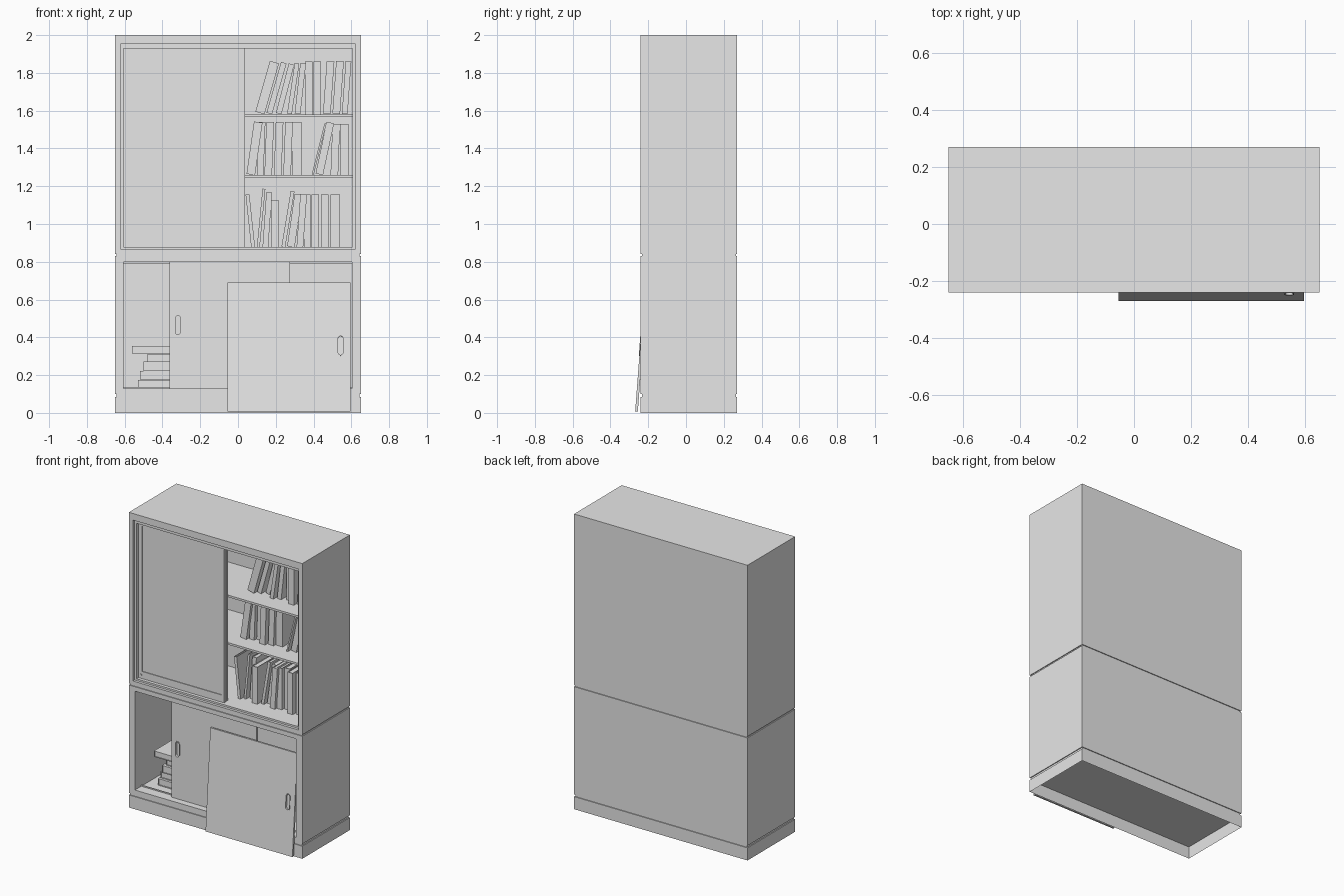
import bpy
import bmesh
from math import atan2, pi, sin, cos
from mathutils import Matrix, Vector

cube = bpy.data.objects.get("Cube")
if cube:
    bpy.data.objects.remove(cube, do_unlink=True)

grey = bpy.data.materials.new("light grey")
grey.use_nodes = True
COLOUR = (0.8, 0.8, 0.8, 1)
grey.diffuse_color = COLOUR
grey.node_tree.nodes["Principled BSDF"].inputs["Base Color"].default_value = COLOUR

FRONT, BACK = -0.24, 0.27


def finish(name, bm):
    bmesh.ops.recalc_face_normals(bm, faces=bm.faces[:])
    mesh = bpy.data.meshes.new(name)
    bm.to_mesh(mesh)
    bm.free()
    mesh.materials.append(grey)
    obj = bpy.data.objects.new(name, mesh)
    bpy.context.collection.objects.link(obj)
    return obj


def rect(x0, x1, z0, z1):
    return [(x0, z0), (x1, z0), (x1, z1), (x0, z1)]


def slot(x, z, width, height, steps=8):
    """Upright pill outline."""
    r = width / 2
    rise = height / 2 - r
    points = []
    for side in (0, 1):
        for i in range(steps + 1):
            a = pi * (side + i / steps)
            points.append((x + r * cos(a), z + r * sin(a) + (rise if side == 0 else -rise)))
    return points


def plate(name, outline, y0, y1, hole=None):
    """Front-facing outline, with an optional hole, extruded from y0 to y1."""
    bm = bmesh.new()
    edges = []
    for loop in filter(None, (outline, hole)):
        verts = [bm.verts.new((x, y0, z)) for x, z in loop]
        edges += [bm.edges.new((v, verts[i - 1])) for i, v in enumerate(verts)]
    if hole:
        bmesh.ops.triangle_fill(bm, edges=edges, use_beauty=True)
    else:
        bm.faces.new(bm.verts[:])
    grown = bmesh.ops.extrude_face_region(bm, geom=bm.faces[:])["geom"]
    moved = [g for g in grown if isinstance(g, bmesh.types.BMVert)]
    bmesh.ops.translate(bm, verts=moved, vec=(0, y1 - y0, 0))
    return finish(name, bm)


def box(name, x0, x1, y0, y1, z0, z1):
    return plate(name, rect(x0, x1, z0, z1), y0, y1)


def book(name, width, depth, height):
    """Upright book with its spine at y = 0 and slightly recessed pages."""
    bm = bmesh.new()
    t = 0.004
    cover = [(0, 0), (width, 0), (width, depth), (width - t, depth),
             (width - t, t), (t, t), (t, depth), (0, depth)]
    pages = [(t, t), (width - t, t), (width - t, depth - t), (t, depth - t)]
    for outline, low, high in ((cover, 0, height), (pages, t, height - t)):
        face = bm.faces.new([bm.verts.new((x, y, low)) for x, y in outline])
        grown = bmesh.ops.extrude_face_region(bm, geom=[face])["geom"]
        moved = [g for g in grown if isinstance(g, bmesh.types.BMVert)]
        bmesh.ops.translate(bm, verts=moved, vec=(0, 0, high - low))
    return finish(name, bm)


def book_row(name, floor, y, rows):
    """Rows of bottom x, width, height and lean, all in hundredths."""
    for i, row in enumerate(rows):
        x, width, height, lean = (value / 100 for value in row)
        obj = book(f"{name}_{i + 1}", width, 0.2, height)
        angle = atan2(lean, height)
        pivot = width if lean > 0 else 0
        turn = Matrix.Rotation(angle, 4, 'Y') @ Matrix.Translation((-pivot, 0, 0))
        spine = y + 0.02 * (i % 3)
        obj.matrix_world = Matrix.Translation((x + pivot, spine, floor)) @ turn


def pull_door(name, x0, x1, z0, z1, y, thick, pull_x, pull_z):
    """Sliding door with a recessed finger pull and a thin rim round it."""
    inner = slot(pull_x, pull_z, 0.026, 0.1)
    outer = slot(pull_x, pull_z, 0.036, 0.11)
    return [
        plate(name, rect(x0, x1, z0, z1), y, y + thick, inner),
        plate(name + "_pull_rim", outer, y - 0.003, y, inner),
        plate(name + "_pull_floor", inner, y + thick - 0.004, y + thick - 0.001),
    ]


# Plinth: thin open skirt with a lid, then a shadow gap
skirt = box("plinth", -0.65, 0.65, FRONT, BACK, 0, 0.085)
bm = bmesh.new()
bm.from_mesh(skirt.data)
under = [f for f in bm.faces if f.normal.z < -0.9]
bmesh.ops.inset_region(bm, faces=under, thickness=0.006)
bmesh.ops.translate(bm, verts=list({v for f in under for v in f.verts}), vec=(0, 0, 0.08))
bm.to_mesh(skirt.data)
bm.free()
box("plinth_gap", -0.644, 0.644, FRONT + 0.006, BACK - 0.006, 0.085, 0.1)
box("cabinet_gap", -0.644, 0.644, FRONT + 0.006, BACK - 0.006, 0.825, 0.845)

# Lower cabinet
LOW = rect(-0.605, 0.603, 0.13, 0.8)
plate("lower_shell", rect(-0.65, 0.65, 0.1, 0.83), FRONT, BACK, LOW)
plate("lower_back", LOW, BACK - 0.015, BACK)
for name, z in (("lower_bottom_track", 0.13), ("lower_top_track", 0.792)):
    box(name, -0.605, 0.603, -0.172, -0.166, z, z + 0.008)

# Upper cabinet, with a stepped rim inside the front frame
STEP = rect(-0.62, 0.62, 0.865, 1.955)
HIGH = rect(-0.605, 0.605, 0.877, 1.93)
plate("upper_shell", rect(-0.65, 0.65, 0.84, 2), FRONT, BACK, STEP)
plate("upper_inner_rim", STEP, FRONT + 0.018, BACK, HIGH)
plate("upper_back", HIGH, BACK - 0.015, BACK)
for name, z in (("middle_shelf", 1.245), ("upper_shelf", 1.567)):
    box(name, -0.605, 0.605, -0.14, BACK - 0.015, z, z + 0.014)

# Upper sliding doors, both pushed to one side
PANEL = rect(-0.58, 0.018, 0.925, 1.91)
plate("upper_front_door_frame", rect(-0.605, 0.036, 0.877, 1.93), -0.2, -0.182, PANEL)
plate("upper_front_door_panel", PANEL, -0.195, -0.184)
box("upper_rear_door", -0.605, 0.034, -0.172, -0.155, 0.877, 1.93)
plate("door_lock", slot(-0.59, 0.9, 0.018, 0.018), -0.205, -0.2)

# Lower sliding door in place, and the loose one leaning on the front
pull_door("lower_sliding_door", -0.362, 0.275, 0.13, 0.8, -0.195, 0.018, -0.318, 0.465)
lean = Matrix.Translation((0, -0.269, 0.008)) @ Matrix.Rotation(-0.075, 4, 'X')
for part in pull_door("leaning_door", -0.055, 0.596, 0, 0.685, 0, 0.014, 0.543, 0.35):
    part.matrix_world = lean

# Books on the shelves
book_row("top_book", 1.581, -0.03, [
    (9, 5, 28, 8), (15, 3, 28, 8), (20, 3, 27, 7), (26, 2.5, 27, 4), (30, 3, 27, 3),
    (35.5, 4, 28, 0), (40, 4, 28, 0), (45, 4, 28, 2), (50, 4, 28, 2), (55, 3, 28, 2)])
book_row("middle_book", 1.259, -0.04, [
    (4.5, 4.5, 28, 4), (10, 3.5, 28, 1), (14, 4, 28, 1), (19, 4, 28, 1), (24, 4, 28, 1),
    (28.5, 5, 28, 0), (39, 1, 28, 7), (41, 4, 28, 6), (49, 4, 27, 1), (54, 4.5, 27, 0)])
book_row("bottom_book", 0.877, -0.1, [
    (7, 2, 28, -3), (10, 1.5, 31, 3), (13, 3, 29, 2), (17.5, 4, 25, 0), (23, 2, 30, 5),
    (26, 4, 28, 4), (31, 3.5, 28, 2), (35, 3.5, 28, 0), (39, 4, 28, 0), (44, 4, 28, 0),
    (49, 5, 28, 0)])

# Stack of books lying flat in the lower cabinet
floor = 0.13
for i, (left, thick) in enumerate([(-53, 4.5), (-52, 4.5), (-50, 5), (-48, 4), (-56, 4)]):
    x, t = left / 100, thick / 100
    obj = book(f"stacked_book_{i + 1}", t, 0.26, 0.2)
    # Lay the book down with its spine facing sideways
    axes = Matrix((Vector((0, 1, 0)), Vector((0, 0, 1)), Vector((1, 0, 0)))).to_4x4()
    obj.matrix_world = Matrix.Translation((x, -0.1 + 0.015 * (i % 2), floor)) @ axes
    floor += t + 0.001
